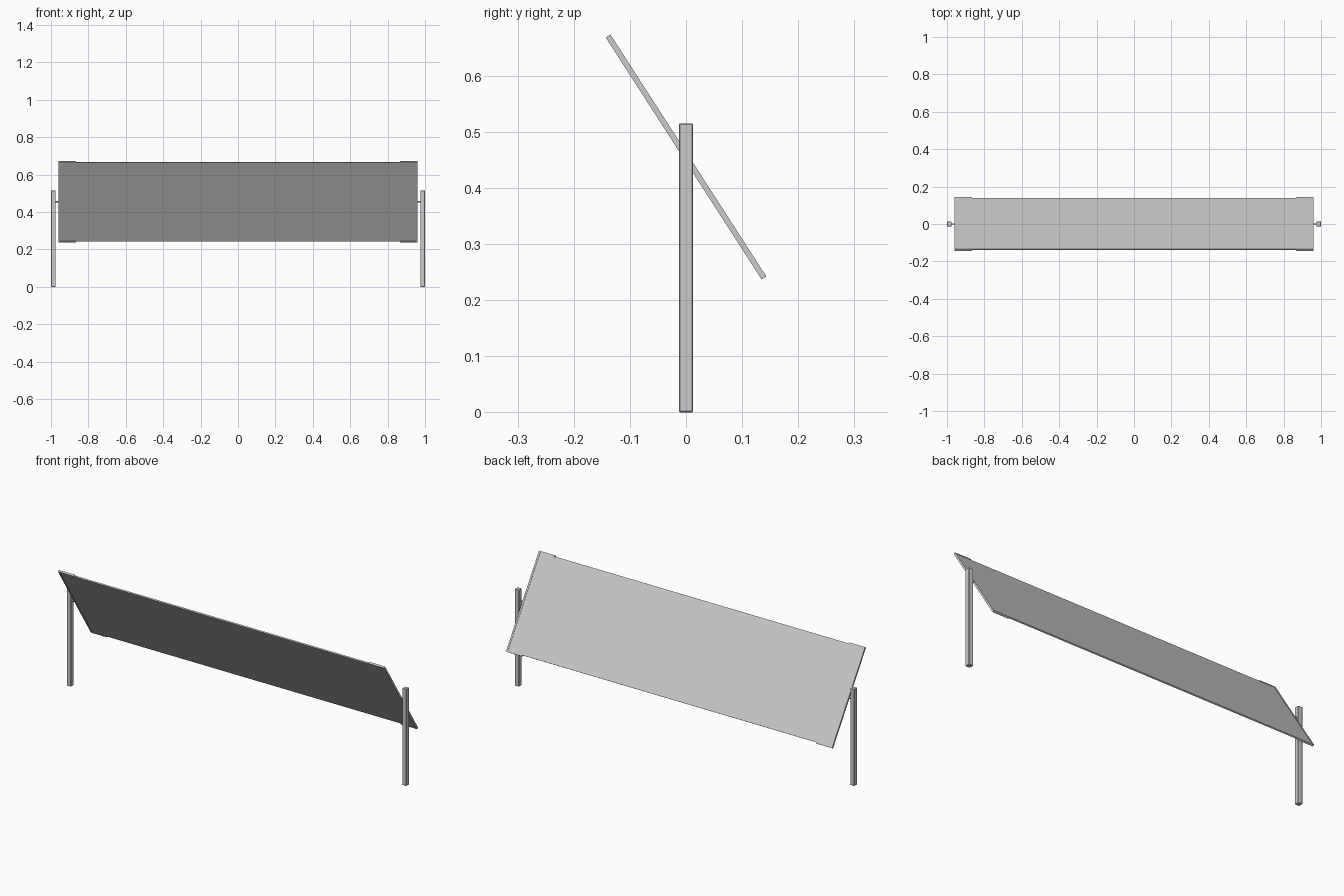
import bpy, math
from mathutils import Matrix

if "Cube" in bpy.data.objects:
    bpy.data.objects.remove(bpy.data.objects["Cube"])

PIVOT_Z = 0.455
TILT = Matrix.Translation((0, 0, PIVOT_Z)) @ Matrix.Rotation(math.radians(-57.2), 4, 'X')


def box(name, center, size, bevel=0.0):
    bpy.ops.mesh.primitive_cube_add(size=1)
    ob = bpy.context.object
    ob.name = name
    ob.data.transform(Matrix.Translation(center) @ Matrix.Diagonal((*size, 1)))
    if bevel:
        mod = ob.modifiers.new("edge_chamfer", 'BEVEL')
        mod.width = bevel
        mod.segments = 1
    return ob


# Tilted thin board, carried between the two end brackets
board = box("tilting_board", (0, 0, 0), (1.904, 0.502, 0.007))
board.matrix_world = TILT

for side, label in ((-1, "left"), (1, "right")):
    # Upright post
    box(f"{label}_post", (side * 0.9875, 0, 0.2575), (0.025, 0.025, 0.515), 0.002)

    # U-shaped end bracket: one bar across the end, two short arms along the edges
    s = side
    outline = [(0.960, -0.2565), (0.960, 0.2565), (0.865, 0.2565), (0.865, 0.249),
               (0.951, 0.249), (0.951, -0.249), (0.865, -0.249), (0.865, -0.2565)]
    n = len(outline)
    verts = [(s * x, y, z) for z in (-0.005, 0.005) for x, y in outline]
    faces = [tuple(range(n))[::-1], tuple(range(n, 2 * n))]
    faces += [(i, (i + 1) % n, (i + 1) % n + n, i + n) for i in range(n)]
    if s > 0:
        pass
    else:
        faces = [f[::-1] for f in faces]
    mesh = bpy.data.meshes.new(f"{label}_bracket")
    mesh.from_pydata(verts, [], faces)
    bracket = bpy.data.objects.new(f"{label}_bracket", mesh)
    bpy.context.collection.objects.link(bracket)
    bracket.matrix_world = TILT

    # Pivot pin joining bracket and post
    bpy.ops.mesh.primitive_cylinder_add(
        vertices=16, radius=0.004, depth=0.026,
        location=(s * 0.967, 0, PIVOT_Z), rotation=(0, math.pi / 2, 0))
    bpy.context.object.name = f"{label}_pivot_pin"
    bpy.ops.object.shade_smooth_by_angle()
